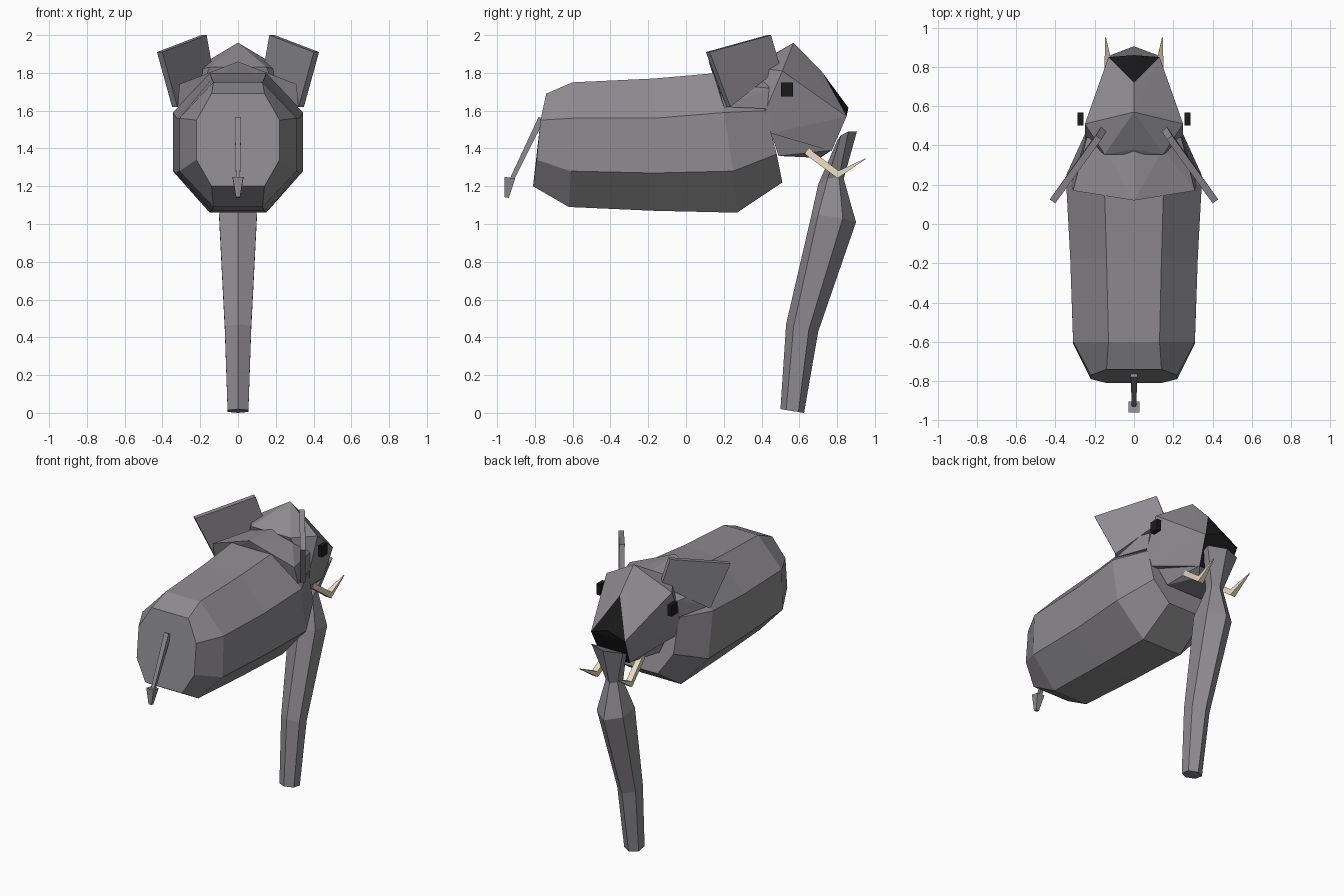
import bpy, bmesh
from mathutils import Vector

if "Cube" in bpy.data.objects:
    bpy.data.objects.remove(bpy.data.objects["Cube"])

GREY = (0.27, 0.26, 0.275)
BLACK = (0.01, 0.01, 0.01)
IVORY = (0.80, 0.72, 0.52)


def material(color):
    name = "mat_%02d_%02d" % (color[0] * 99, color[2] * 99)
    mat = bpy.data.materials.get(name) or bpy.data.materials.new(name)
    mat.diffuse_color = (*color, 1)
    mat.use_nodes = True
    mat.node_tree.nodes["Principled BSDF"].inputs["Base Color"].default_value = mat.diffuse_color
    return mat


def make(name, bm, color=GREY):
    bmesh.ops.recalc_face_normals(bm, faces=bm.faces)
    me = bpy.data.meshes.new(name)
    bm.to_mesh(me)
    bm.free()
    ob = bpy.data.objects.new(name, me)
    bpy.context.collection.objects.link(ob)
    me.materials.append(material(color))
    return ob


def mirror(ob):
    ob.modifiers.new("mirror", 'MIRROR').use_mirror_merge = False


def loft(name, rings, color=GREY):
    """Skin closed rings of equal length and cap both ends."""
    bm = bmesh.new()
    vs = [[bm.verts.new(p) for p in r] for r in rings]
    n = len(rings[0])
    for a, b in zip(vs, vs[1:]):
        for i in range(n):
            j = (i + 1) % n
            bm.faces.new((a[i], a[j], b[j], b[i]))
    bm.faces.new(vs[0])
    bm.faces.new(vs[-1])
    return make(name, bm, color)


def hull(name, half):
    """Convex faceted solid from one half's points, mirrored over x."""
    bm = bmesh.new()
    for x, y, z in half:
        bm.verts.new((x, y, z))
        if x:
            bm.verts.new((-x, y, z))
    out = bmesh.ops.convex_hull(bm, input=bm.verts)
    bmesh.ops.delete(bm, geom=list({g for g in out["geom_interior"] + out["geom_unused"]
                                    if isinstance(g, bmesh.types.BMVert)}), context='VERTS')
    return make(name, bm)


def square_path(name, path, color=GREY):
    """Square tube along a path in y-z: (centre, half thickness) stations."""
    rings = []
    for i, (p, r) in enumerate(path):
        c = Vector(p)
        d = Vector(path[min(i + 1, len(path) - 1)][0]) - Vector(path[max(i - 1, 0)][0])
        d.x = 0
        x = Vector((1, 0, 0))
        u = d.normalized().cross(x)
        rings.append([c + r * (a * x + b * u) for a, b in ((1, 1), (1, -1), (-1, -1), (-1, 1))])
    return loft(name, rings, color)


# octagonal body: (half top width, half width, four (y, z) levels top to bottom)
body = [
    (0.14, 0.22, (-0.74, 1.69), (-0.77, 1.55), (-0.79, 1.34), (-0.81, 1.20)),
    (0.13, 0.31, (-0.60, 1.75), (-0.60, 1.56), (-0.61, 1.28), (-0.62, 1.09)),
    (0.14, 0.325, (-0.17, 1.77), (-0.17, 1.56), (-0.17, 1.27), (-0.17, 1.07)),
    (0.15, 0.345, (0.17, 1.80), (0.20, 1.59), (0.25, 1.28), (0.27, 1.06)),
    (0.14, 0.24, (0.36, 1.74), (0.42, 1.60), (0.48, 1.37), (0.51, 1.22)),
]
rings = []
for t, w, *lv in body:
    right = [(h, y, z) for h, (y, z) in zip((t, w, w, t), lv)]
    rings.append(right + [(-x, y, z) for x, y, z in reversed(right)])
loft("body", rings)

# collar behind the head, standing just proud of the body
hull("neck", [(0, 0.12, 1.86), (0.31, 0.17, 1.74), (0.32, 0.20, 1.62), (0, 0.42, 1.84),
              (0.15, 0.38, 1.80), (0.25, 0.43, 1.61), (0.24, 0.44, 1.72)])

# skull with dark mouth at the snout, and lower jaw
head = hull("head", [(0, 0.57, 1.96), (0.25, 0.51, 1.81), (0, 0.38, 1.85), (0.15, 0.355, 1.83),
                     (0.25, 0.42, 1.60), (0.23, 0.45, 1.48), (0, 0.72, 1.805), (0.18, 0.69, 1.69),
                     (0, 0.86, 1.615), (0.13, 0.85, 1.57), (0.12, 0.82, 1.50),
                     (0.11, 0.77, 1.385)])
head.data.materials.append(material(BLACK))
for f in head.data.polygons:
    if f.normal.y > 0.75 and f.center.y > 0.78:
        f.material_index = 1
hull("jaw", [(0.18, 0.45, 1.48), (0.14, 0.49, 1.36), (0.06, 0.71, 1.35),
             (0.11, 0.77, 1.39), (0.10, 0.72, 1.45)])

# hexagonal trunk: (half width, y/z of back, side back, side front, front)
trunk = [
    (0.12, (0.80, 1.44), (0.82, 1.47), (0.86, 1.49), (0.905, 1.49)),
    (0.045, (0.70, 1.21), (0.75, 1.24), (0.81, 1.25), (0.835, 1.24)),
    (0.10, (0.66, 1.03), (0.70, 1.05), (0.83, 1.03), (0.90, 1.01)),
    (0.07, (0.53, 0.47), (0.57, 0.46), (0.65, 0.44), (0.70, 0.43)),
    (0.055, (0.50, 0.02), (0.53, 0.015), (0.595, 0.005), (0.625, 0.0)),
]
loft("trunk", [[(0, *b), (w, *sb), (w, *sf), (0, *f), (-w, *sf), (-w, *sb)]
               for w, b, sb, sf, f in trunk])

# ears: thin upright quads
ear = [(0.415, 0.115, 1.91), (0.18, 0.44, 2.0), (0.15, 0.49, 1.83), (0.335, 0.225, 1.62)]
off = Vector((0.014, 0.010, 0))
mirror(loft("ear", [[Vector(p) + s * off for p in ear] for s in (-1, 1)]))

# eyes
bm = bmesh.new()
bmesh.ops.create_cube(bm, size=1)
bmesh.ops.scale(bm, vec=(0.03, 0.065, 0.075), verts=bm.verts)
bmesh.ops.translate(bm, vec=(0.272, 0.535, 1.712), verts=bm.verts)
mirror(make("eye", bm, BLACK))

# bent tusks
mirror(square_path("tusk", [((0.11, 0.64, 1.385), 0.018), ((0.13, 0.805, 1.262), 0.02),
                            ((0.145, 0.95, 1.345), 0.002)], IVORY))

# tail with its tuft
square_path("tail", [((0, -0.765, 1.56), 0.017), ((0, -0.925, 1.23), 0.011)])
square_path("tail_tuft", [((0, -0.932, 1.245), 0.028), ((0, -0.949, 1.14), 0.011)])
